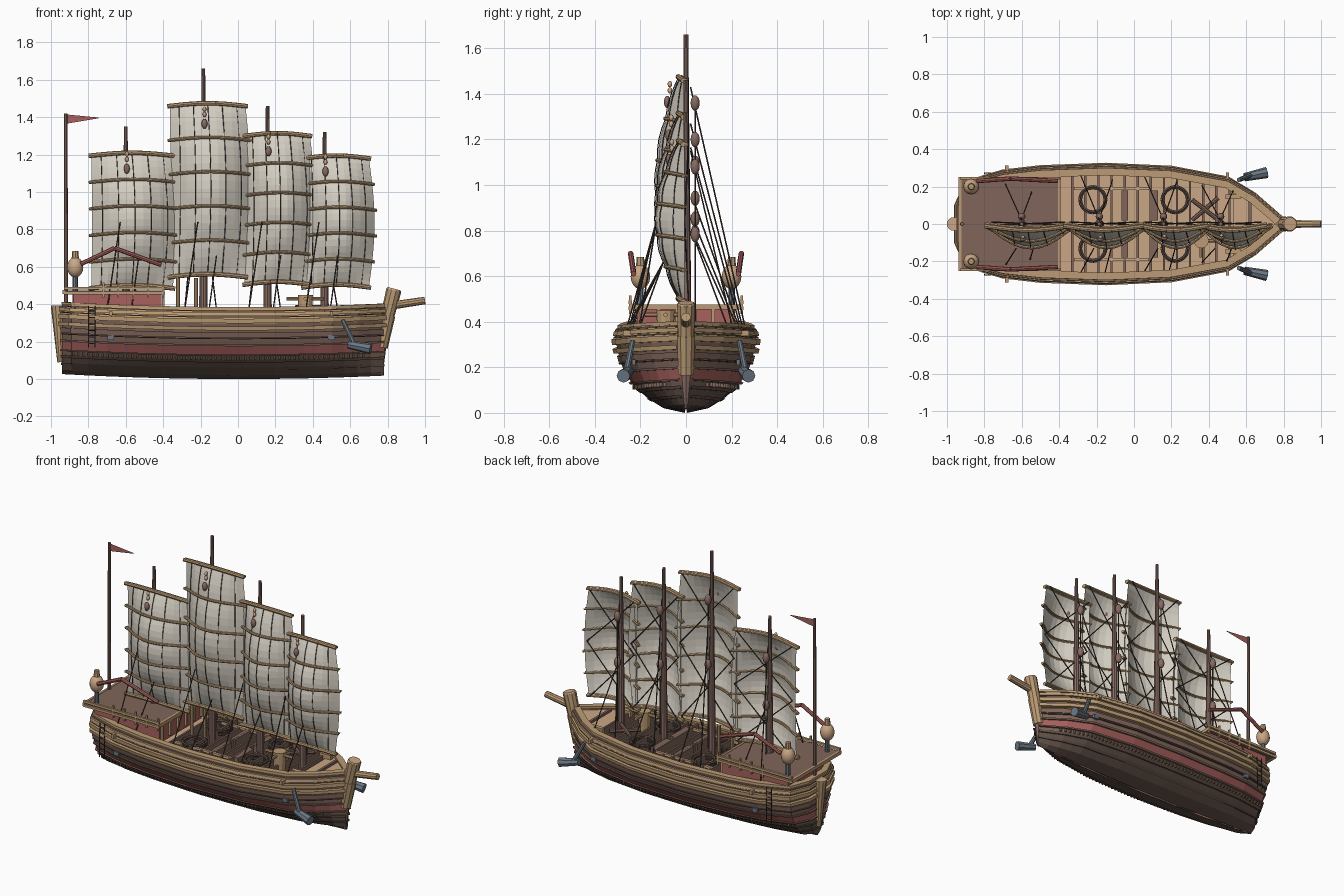
import bpy, bmesh
from math import sin, cos, pi
from mathutils import Vector as V, Matrix

if "Cube" in bpy.data.objects:
    bpy.data.objects.remove(bpy.data.objects["Cube"])


def material(name, rgb):
    m = bpy.data.materials.new(name)
    m.use_nodes = True
    m.diffuse_color = (*rgb, 1)
    m.node_tree.nodes["Principled BSDF"].inputs["Base Color"].default_value = (*rgb, 1)
    return m


tan = material("tan wood", (0.50, 0.33, 0.175))
light = material("light wood", (0.59, 0.385, 0.235))
brown = material("brown wood", (0.215, 0.13, 0.10))
dark = material("dark hull wood", (0.125, 0.085, 0.068))
red = material("faded red paint", (0.39, 0.12, 0.11))
cloth = material("sail cloth", (0.66, 0.62, 0.54))
mast_wood = material("mast wood", (0.24, 0.145, 0.12))
rope = material("dark rope", (0.075, 0.052, 0.043))
metal = material("grey metal", (0.15, 0.19, 0.23))


def finish(name, bm, *mats, smooth=False):
    bmesh.ops.recalc_face_normals(bm, faces=bm.faces)
    me = bpy.data.meshes.new(name)
    bm.to_mesh(me)
    bm.free()
    for m in mats:
        me.materials.append(m)
    ob = bpy.data.objects.new(name, me)
    bpy.context.collection.objects.link(ob)
    if smooth:
        me.shade_smooth()
    return ob


def grid(name, rows, mats, rule=lambda i: 0, wrap=False):
    bm = bmesh.new()
    vs = [[bm.verts.new(p) for p in row] for row in rows]
    pairs = list(zip(vs, vs[1:])) + ([(vs[-1], vs[0])] if wrap else [])
    for i, (a, b) in enumerate(pairs):
        for j in range(len(a) - 1):
            bm.faces.new((a[j], a[j + 1], b[j + 1], b[j])).material_index = rule(i)
    return finish(name, bm, *mats)


def rods(name, segments, r, mat, r2=None, sides=8):
    bm = bmesh.new()
    for p, q in segments:
        p, q = V(p), V(q)
        d = q - p
        mx = Matrix.Translation((p + q) / 2) @ d.to_track_quat('Z', 'Y').to_matrix().to_4x4()
        bmesh.ops.create_cone(bm, cap_ends=True, segments=sides, radius1=r,
                              radius2=r if r2 is None else r2, depth=d.length, matrix=mx)
    return finish(name, bm, mat)


def boxes(name, items, mat):
    bm = bmesh.new()
    for c, s in items:
        bmesh.ops.create_cube(bm, size=1, matrix=Matrix.Translation(c) @ Matrix.Diagonal((*s, 1)))
    return finish(name, bm, mat)


def balls(name, items, mat):
    bm = bmesh.new()
    for c, s in items:
        bmesh.ops.create_uvsphere(bm, u_segments=12, v_segments=8, radius=1,
                                  matrix=Matrix.Translation(c) @ Matrix.Diagonal((*s, 1)))
    return finish(name, bm, mat, smooth=True)


def chain(pts):
    return list(zip(pts, pts[1:]))


def lookup(table, t):
    for (a, fa), (b, fb) in zip(table, table[1:]):
        if t <= b:
            return fa + (fb - fa) * (t - a) / (b - a)
    return table[-1][1]


# Hull shape: plan half-width along x, and section fullness by height
PLAN = [(-.94, .10), (-.89, .215), (-.7, .272), (-.5, .295), (-.15, .308), (.2, .292),
        (.5, .235), (.64, .15), (.78, .025)]
SECTION = [(0, .02), (.02, .32), (.06, .53), (.1, .68), (.125, .76), (.175, .87),
           (.22, .93), (.27, .97), (.297, .99), (.32, 1), (.375, .96)]
stations = sorted({x for x, _ in PLAN} | {-.8, -.6, -.32, .03, .35, .42, .57, .71})[::-1]


def sheer(x):
    return .03 * x * x


def outline(z, out=0.0):
    f = lookup(SECTION, z)
    pts = [V((x, f * lookup(PLAN, x), z + sheer(x))) for x in stations]
    pts += [V((p.x, -p.y, p.z)) for p in reversed(pts)]
    res = []
    for i, p in enumerate(pts):
        t = pts[min(i + 1, len(pts) - 1)] - pts[max(i - 1, 0)]
        res.append(p + V((t.y, -t.x, 0)).normalized() * out)
    return res


def strake(name, z, height, out, mat, inner=-.01):
    lo, hi = z - height / 2, z + height / 2
    grid(name, [outline(lo, inner), outline(lo, out), outline(hi, out), outline(hi, inner)],
         [mat], wrap=True)


grid("hull", [outline(z) for z, _ in SECTION], [dark, brown, red, tan],
     lambda i: 0 if i < 3 else 2 if i == 4 else 3 if i > 7 else 1)
strake("gunwale_cap", .378, .014, .004, tan, -.035)
strake("gunwale_shadow_plank", .364, .007, .012, brown)
strake("upper_wale", .347, .018, .017, tan)
strake("upper_shadow_plank", .331, .006, .012, brown)
strake("middle_wale", .31, .024, .02, tan)
strake("main_wale", .27, .02, .022, tan)
strake("side_plank", .235, .028, .009, brown)
strake("side_seam", .215, .005, .01, dark)
strake("red_band_top_plank", .18, .010, .011, brown)
strake("red_band_rail", .128, .008, .013, brown)
strake("bilge_plank", .095, .014, .009, dark)
strake("lower_bilge_plank", .055, .012, .007, dark)

# Studs along the rail below the red band
studs = []
for k in range(60):
    x = -.88 + 1.55 * k / 59
    y = lookup(SECTION, .112) * lookup(PLAN, x) + .006
    studs += [((x, s * y, .112 + sheer(x)), (.008, .014, .018)) for s in (1, -1)]
boxes("hull_studs", studs, brown)


def deck(name, z, x0, x1, mat):
    xs = [x0] + [x for x in stations[::-1] if x0 < x < x1] + [x1]
    grid(name, [[V((x, s * .95 * lookup(PLAN, x), z + sheer(x))) for x in xs] for s in (1, -1)], [mat])


deck("main_deck", .31, -.93, .77, light)
deck("fore_deck", .352, .53, .77, light)
beams = [-.33 + .07 * k for k in range(13)]
boxes("deck_bulkheads", [((x, 0, .338), (.012, 1.7 * lookup(PLAN, x), .06 if k % 2 else .075))
                         for k, x in enumerate(beams)], brown)
boxes("hatch_covers", [((x, s * .1, .342), (.035, .16, .065)) for x in (-.05, .11) for s in (1, -1)], brown)
boxes("deck_planks", [((-.12, s * .19, .365), (.4, .015, .015)) for s in (1, -1)], light)
boxes("fore_locker", [((.53, s * .145, .37), (.08, .025, .04)) for s in (1, -1)], tan)

# Stem, keel, bowsprit and stern post
rods("keel_stem", [((.765, 0, .02), (.765, 0, .22))], .008, mast_wood, .034)
rods("stem_post", [((.765, 0, .17), (.80, 0, .34)), ((.79, 0, .3), (.833, 0, .475))], .036, tan, .041, 10)
rods("stem_cap", [((.832, 0, .472), (.835, 0, .483))], .041, light, .036, 10)
rods("bowsprit", [((.80, 0, .39), (1, 0, .42))], .022, tan, .02, 10)
rods("stern_post", [((-.95, 0, .09), (-.965, 0, .39))], .016, tan, .036, 10)
rods("stern_post_cap", [((-.965, 0, .388), (-.965, 0, .394))], .036, light, .036, 10)

# Stern cabin with railing
boxes("cabin_walls", [((-.645, 0, .4), (.47, .43, .12))], red)
boxes("cabin_roof", [((-.665, 0, .467), (.53, .48, .014))], brown)
trim = [((-.66, s * .245, z), (.54, .014, .015)) for s in (1, -1) for z in (.46, .485)]
trim += [((x, 0, .465), (.014, .5, .022)) for x in (-.93, -.4)]
trim += [((-.72 + .08 * k, s * .245, .475), (.01, .012, .08)) for k in range(5) for s in (1, -1)]
trim += [((-.4, -.2 + .08 * k, .41), (.014, .014, .1)) for k in range(6)]
boxes("cabin_railing", trim, tan)
for s in (1, -1):
    side = "left" if s > 0 else "right"
    rods(side + "_awning_bar", chain([(-.84, s * .23, .615), (-.66, s * .243, .70), (-.41, s * .23, .61)]),
         .012, red)
    balls(side + "_lantern", [((-.87, s * .2, .598), (.043, .043, .055))], light)
    rods(side + "_lantern_cap", [((-.87, s * .2, .64), (-.87, s * .2, .685))], .02, tan, .016)
    rods(side + "_lantern_post", [((-.87, s * .2, .34), (-.87, s * .2, .55))], .014, metal)
    # Anchors, port plates, cleats and side ladder
    rods(side + "_anchor_arm", [((.56, s * .235, .315), (.625, s * .262, .18))], .012, metal, .014)
    rods(side + "_anchor_head", [((.59, s * .25, .185), (.71, s * .275, .162))], .022, metal, .03)
    for x in (-.68, .5):
        y = lookup(SECTION, .22) * lookup(PLAN, x) + .01
        boxes(side + "_port_plate", [((x, s * y, .222), (.035, .016, .025))], metal)
        boxes(side + "_cleat", [((x, s * (y + .025), .35), (.018, .045, .025))], tan)
    steps = [((-.8, s * .272, .19 + .035 * k), (-.765, s * .272, .19 + .035 * k)) for k in range(6)]
    steps += [((x, s * .272, .17), (x, s * .268, .39)) for x in (-.8, -.765)]
    rods(side + "_rope_ladder", steps, .003, rope, sides=6)
    # Coiled rope on deck
    for x in (-.22, .22):
        coil = [(x + .068 * cos(a * pi / 8), s * .13 + .068 * sin(a * pi / 8)) for a in range(17)]
        for z in (.352, .37):
            rods(side + "_rope_coil", chain([(*c, z) for c in coil]), .012, rope, sides=6)

# Flag pole and pennant
rods("flag_pole", [((-.92, 0, .36), (-.92, 0, 1.42))], .011, mast_wood, .009)
grid("pennant", [[(-.92, 0, 1.415), (-.745, 0, 1.398)], [(-.92, 0, 1.365), (-.745, 0, 1.394)]], [red])

# Capstan, crossed boards and deck posts
rods("capstan", [((.36, -.09, .32), (.36, -.09, .45))], .035, tan, .04, 12)
rods("capstan_bars", [((.26, -.09, .43), (.46, -.09, .43)), ((.36, -.18, .43), (.36, 0, .43))], .01, tan)
rods("crossed_boards", [((.31, .02, .38), (.45, .14, .38)), ((.31, .13, .385), (.44, .03, .385))], .012, brown)
rods("deck_posts", [((x, -.015, .3), (x, -.015, .54)) for x in (-.32, -.225)], .011, tan)
boxes("bow_crossbar", [((.62, 0, .375), (.015, .24, .015))], brown)

# Masts, sails and rigging: name, mast x, mast top, then sail left, right, top, bottom
RIGS = [("mizzen", -.6, 1.35, -.785, -.35, 1.195, .485), ("main", -.185, 1.66, -.365, .04, 1.46, .545),
        ("fore", .158, 1.46, .035, .385, 1.30, .505), ("jib", .463, 1.32, .35, .70, 1.18, .49)]
PANELS = 5
for name, mx, mtop, xl, xr, zt, zb in RIGS:
    def at(u, v, off=0.0):
        belly = sin(pi * min(max(u, 0), 1)) * (.022 + .098 * sin(pi * v) + .008 * abs(sin(PANELS * pi * v)))
        lean = .025 * sin(pi * v) * (u + .2)
        return V((xl + (xr - xl) * u + lean, -.006 - belly + off, zt + (zb - zt) * v + .015 * sin(pi * u)))

    rods(name + "_mast", [((mx, 0, .29), (mx, 0, mtop))], .025, mast_wood, .010, 10)
    n = PANELS * 4
    grid(name + "_sail", [[at(i / 10, j / n) for i in range(11)] for j in range(n + 1)], [cloth])
    for k in range(PANELS + 1):
        ends = [-.03 + 1.06 * i / 10 for i in range(11)]
        r = .012 if k in (0, PANELS) else .0085
        rods(name + "_batten", chain([at(u, k / PANELS, -.006) for u in ends]), r, tan)
        rods(name + "_back_batten", chain([at(u, k / PANELS, .008) for u in ends]), r * .7, tan, sides=6)
    seams = []
    for u in (.12, .31, .5, .69, .88):
        seams += chain([at(u, j / n, -.004) for j in range(n + 1)])
    rods(name + "_sail_seams", seams, .0022, rope, sides=4)
    # Crossed ropes behind the sail
    cross = []
    for a, b in ((0, .5), (.5, 1)):
        cross += [(at(.05, a, .02), at(.95, b, .02)), (at(.95, a, .02), at(.05, b, .02))]
    rods(name + "_back_ropes", cross, .0038, rope, sides=5)
    # Pulley blocks
    zm = .57 * zt + .11
    front = at((mx - xl) / (xr - xl), .12, -.012)
    balls(name + "_blocks", [((mx, .04, zt - .1), (.02, .02, .034)), ((mx, .04, zm), (.02, .02, .034)),
                             (front, (.016, .014, .027))], mast_wood)
    balls(name + "_small_blocks", [((front.x, front.y + .012, front.z + d), (.01, .01, .014))
                                   for d in (.05, .078)], light)
    # Stays to the gunwales and sheets from the sail
    w = .85 * lookup(PLAN, mx)
    stays = [((mx, .02, zt - .03), (mx - .1, w, .37)), ((mx, .03, zm), (mx + .07, w * .9, .37)),
             ((mx - .03, -.13, .84), (mx - .1, -w, .37)), ((mx + .07, -.1, .66), (mx + .03, -w, .37)),
             ((mx, .04, zt - .1), (mx, .04, .4))]
    rods(name + "_stays", stays, .0036, rope, sides=6)
